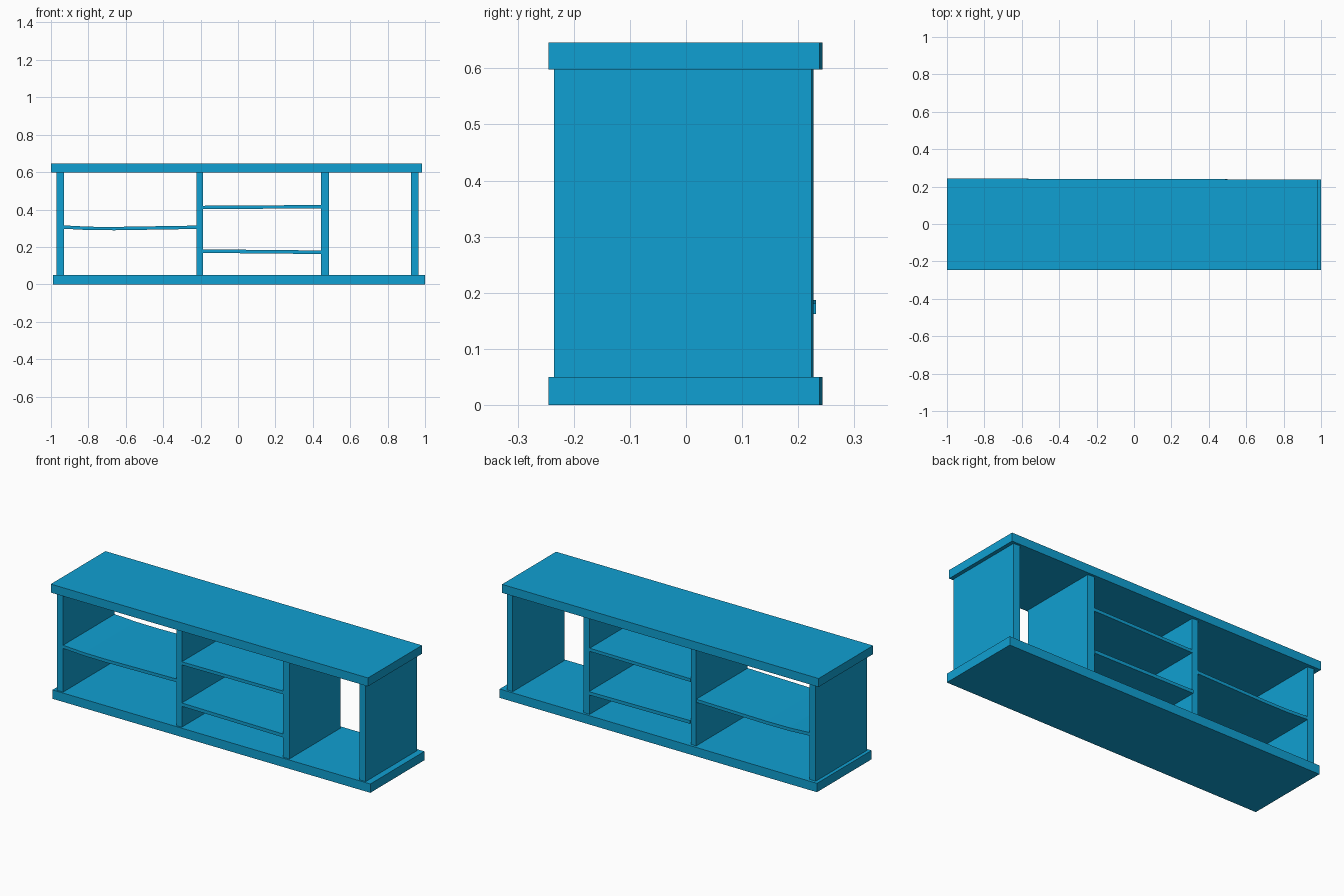
import bpy
import bmesh

cube = bpy.data.objects.get("Cube")
if cube:
    bpy.data.objects.remove(cube, do_unlink=True)

# Single painted finish
BLUE = (0.005, 0.352, 0.645, 1.0)
paint = bpy.data.materials.new("blue_paint")
paint.use_nodes = True
paint.diffuse_color = BLUE
paint.node_tree.nodes["Principled BSDF"].inputs["Base Color"].default_value = BLUE


def board(name, underside, thick, front, back_left, back_right):
    """Board following an (x, z) underside path, running from front to back."""
    outline = underside + [(x, z + thick) for x, z in reversed(underside)]
    x_first, x_last = underside[0][0], underside[-1][0]

    def back(x):
        return back_left + (back_right - back_left) * (x - x_first) / (x_last - x_first)

    bm = bmesh.new()
    near = [bm.verts.new((x, front, z)) for x, z in outline]
    far = [bm.verts.new((x, back(x), z)) for x, z in outline]
    bm.faces.new(near)
    bm.faces.new(list(reversed(far)))
    n = len(outline)
    for i in range(n):
        j = (i + 1) % n
        bm.faces.new((near[i], far[i], far[j], near[j]))
    bmesh.ops.recalc_face_normals(bm, faces=bm.faces)
    mesh = bpy.data.meshes.new(name)
    bm.to_mesh(mesh)
    bm.free()
    mesh.materials.append(paint)
    obj = bpy.data.objects.new(name, mesh)
    bpy.context.collection.objects.link(obj)


# Top and base slabs, with a slightly tapered back edge
board("top_board", [(-1.0, 0.598), (0.985, 0.598)], 0.048, -0.245, 0.243, 0.238)
board("base_board", [(-0.99, 0), (1.0, 0)], 0.05, -0.245, 0.243, 0.238)

# Upright panels
uprights = {
    "right_end_panel": (-0.97, -0.93),
    "right_divider": (-0.222, -0.187),
    "left_divider": (0.445, 0.486),
    "left_end_panel": (0.926, 0.964),
}
for name, (x0, x1) in uprights.items():
    board(name, [(x0, 0.05), (x1, 0.05)], 0.548, -0.235, 0.227, 0.224)

# Thin shelves, the wide one sagging in the middle
board("wide_shelf", [(-0.93, 0.297), (-0.8, 0.29), (-0.66, 0.289), (-0.22, 0.296)],
      0.018, -0.235, 0.225, 0.225)
board("upper_shelf", [(-0.187, 0.402), (0.445, 0.406)], 0.018, -0.235, 0.225, 0.225)
board("lower_shelf", [(-0.187, 0.168), (0.445, 0.162)], 0.019, -0.235, 0.232, 0.232)
